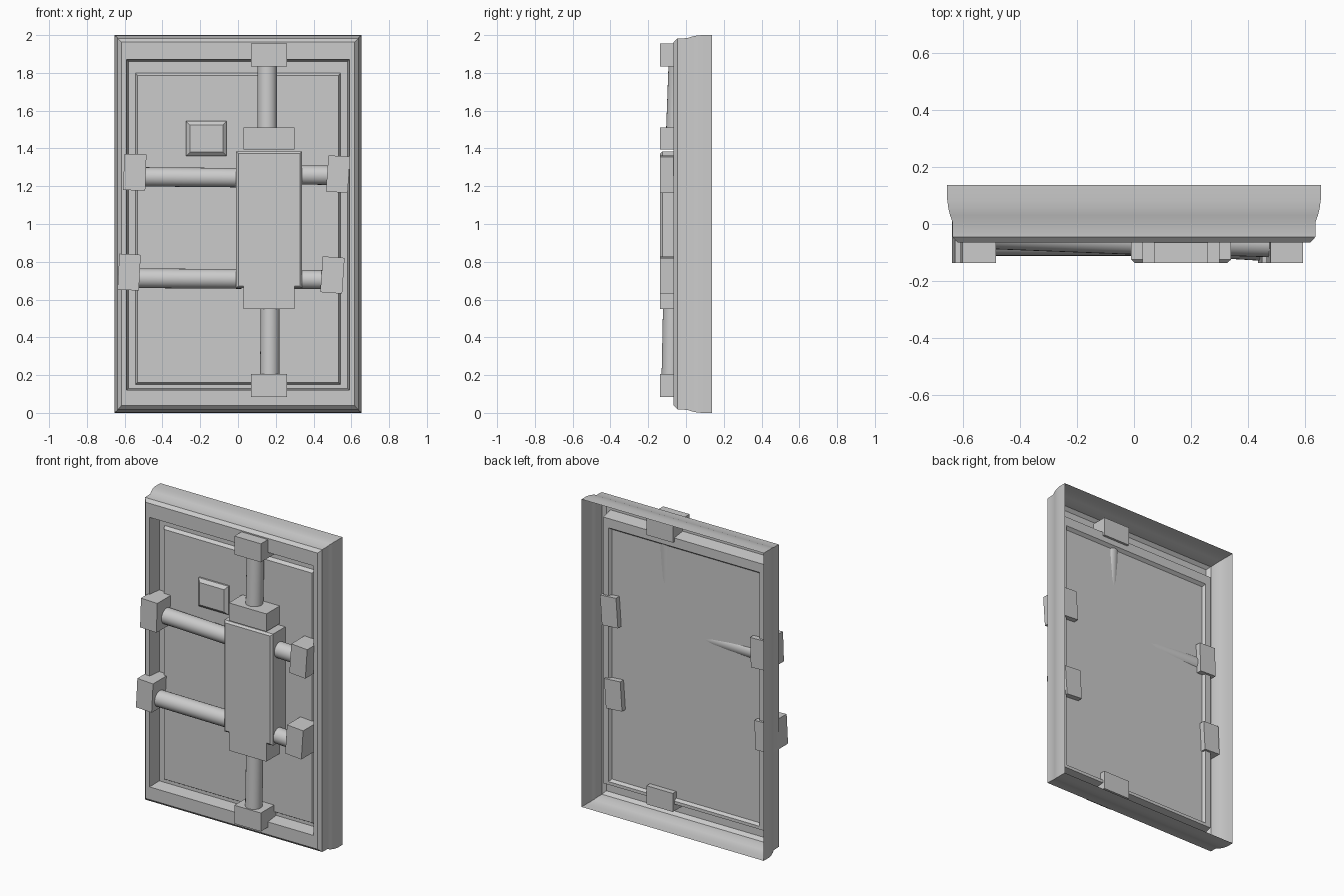
import bpy, bmesh
from math import radians
from mathutils import Vector

if "Cube" in bpy.data.objects:
    bpy.data.objects.remove(bpy.data.objects["Cube"])


def finish(bm, name, smooth=False):
    me = bpy.data.meshes.new(name)
    bm.to_mesh(me)
    bm.free()
    ob = bpy.data.objects.new(name, me)
    bpy.context.collection.objects.link(ob)
    if smooth:
        bpy.ops.object.select_all(action='DESELECT')
        ob.select_set(True)
        bpy.context.view_layer.objects.active = ob
        bpy.ops.object.shade_smooth_by_angle(angle=radians(30))
    return ob


def rings(name, loops, cap=False, smooth=False):
    """Loft rectangles given as (x0, x1, z0, z1, y), back to front."""
    bm = bmesh.new()
    prev = None
    for x0, x1, z0, z1, y in loops:
        cur = [bm.verts.new(p) for p in
               ((x0, y, z0), (x1, y, z0), (x1, y, z1), (x0, y, z1))]
        if prev:
            for i in range(4):
                j = (i + 1) % 4
                bm.faces.new((prev[i], prev[j], cur[j], cur[i]))
        prev = cur
    if cap:
        bm.faces.new(prev)
    return finish(bm, name, smooth)


def box(name, x0, x1, z0, z1, y0, y1, tilt=0):
    bm = bmesh.new()
    bmesh.ops.create_cube(bm, size=1)
    bmesh.ops.scale(bm, vec=(x1 - x0, y1 - y0, z1 - z0), verts=bm.verts)
    ob = finish(bm, name)
    ob.location = ((x0 + x1) / 2, (y0 + y1) / 2, (z0 + z1) / 2)
    ob.rotation_euler.y = radians(tilt)
    return ob


def rod(name, a, b, r):
    a, b = Vector(a), Vector(b)
    bm = bmesh.new()
    bmesh.ops.create_cone(bm, cap_ends=True, segments=24, radius1=r, radius2=r,
                          depth=(b - a).length)
    ob = finish(bm, name, True)
    ob.location = (a + b) / 2
    ob.rotation_euler = (b - a).to_track_quat('Z', 'Y').to_euler()
    return ob


# Moulded open-backed frame: (half width, bottom, top, y)
FLOOR, PANEL, FRONT = 0.02, 0.0, -0.137
profile = [(.655, 0, 2, .137), (.655, 0, 2, .085), (.651, .003, 1.997, .055),
           (.645, .008, 1.992, .03), (.637, .016, 1.984, .008),
           (.637, .018, 1.982, -.045), (.618, .038, 1.963, -.065),
           (.59, .12, 1.872, -.065), (.58, .13, 1.86, FLOOR),
           (.543, .15, 1.80, FLOOR)]
rings("door_frame", [(-h, h, a, b, y) for h, a, b, y in profile], smooth=True)

# Raised door panel and the small square plate on it
rings("door_panel", [(-.543, .543, .15, 1.80, FLOOR),
                     (-.532, .532, .162, 1.785, PANEL)], cap=True)
rings("square_plate", [(-.275, -.06, 1.36, 1.545, PANEL),
                       (-.275, -.06, 1.36, 1.545, -.012),
                       (-.255, -.08, 1.38, 1.525, -.03)], cap=True)

# Central lock housing and its collars
rings("lock_housing", [(-.01, .34, .66, 1.385, PANEL),
                       (-.01, .34, .66, 1.385, -.125),
                       (.003, .327, .672, 1.373, FRONT)], cap=True)
box("upper_collar", .03, .30, 1.395, 1.51, FRONT, PANEL)
box("lower_collar", .03, .30, .55, .675, FRONT, PANEL)

# Clamps that grip the frame: (name, x0, x1, z0, z1, tilt)
for name, x0, x1, z0, z1, tilt in [
        ("top_clamp", .07, .26, 1.835, 1.955, 0),
        ("bottom_clamp", .07, .26, .085, .205, 0),
        ("left_upper_clamp", -.605, -.488, 1.178, 1.37, 2),
        ("left_lower_clamp", -.633, -.52, .65, .84, 3),
        ("right_upper_clamp", .472, .587, 1.168, 1.36, 4),
        ("right_lower_clamp", .442, .558, .635, .825, 4)]:
    box(name, x0, x1, z0, z1, FRONT, .035, tilt)

# Locking rods, slightly out of line
rod("left_upper_rod", (-.53, -.036, 1.25), (.02, -.057, 1.245), .051)
rod("left_lower_rod", (-.55, -.06, .713), (.02, -.06, .709), .052)
rod("right_upper_rod", (.30, -.06, 1.26), (.50, -.066, 1.258), .051)
rod("right_lower_rod", (.30, -.07, .707), (.465, -.08, .705), .05)
rod("top_rod", (.155, -.055, 1.45), (.155, -.04, 1.86), .052)
rod("bottom_rod", (.17, -.07, .6), (.168, -.079, .16), .051)
